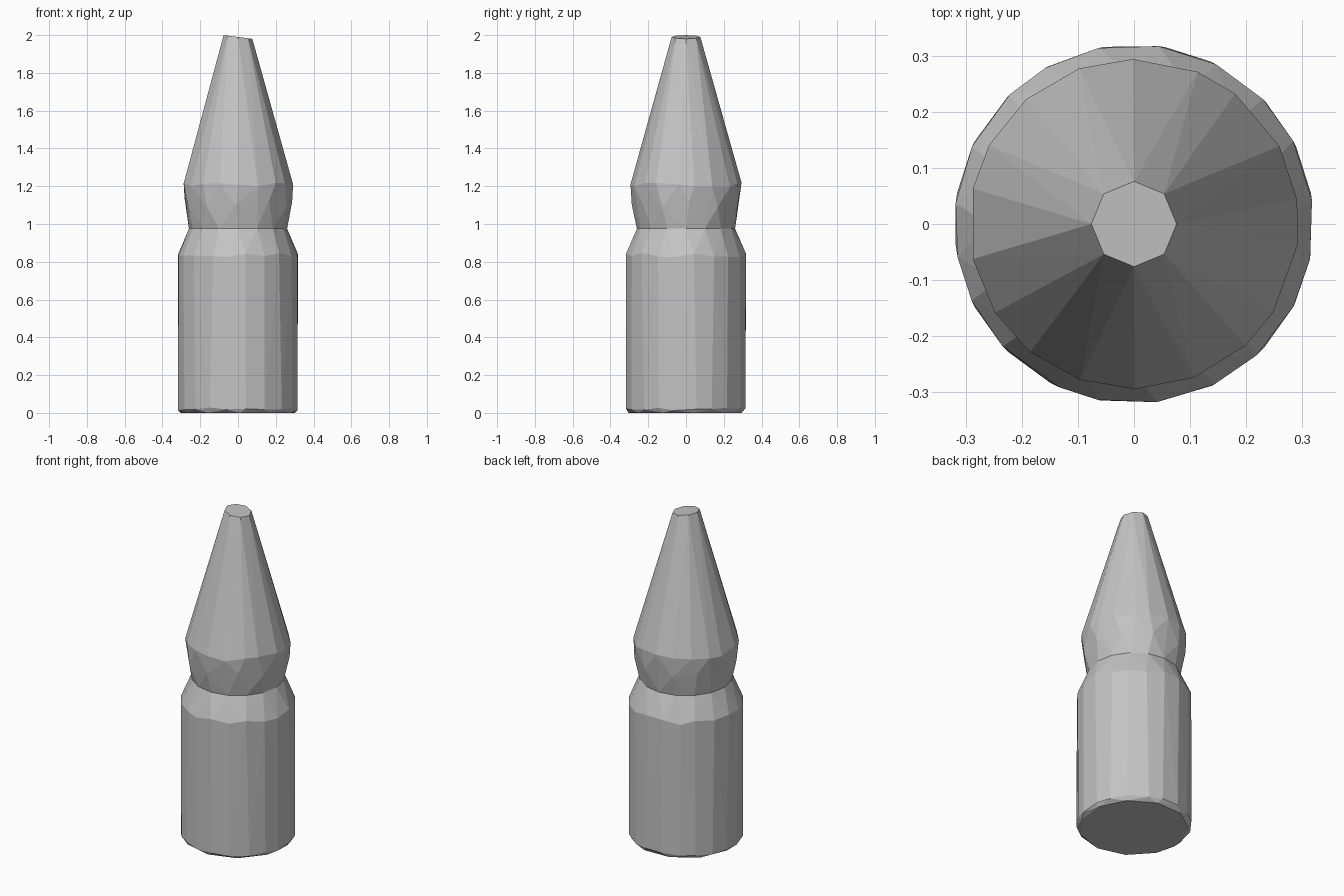
import bpy, bmesh, math, random

random.seed(4)
cube = bpy.data.objects.get("Cube")
if cube:
    bpy.data.objects.remove(cube, do_unlink=True)

grey = bpy.data.materials.new("plain grey")
grey.use_nodes = True
tone = (0.55, 0.55, 0.55, 1)
grey.diffuse_color = tone
grey.node_tree.nodes["Principled BSDF"].inputs["Base Color"].default_value = tone
grey.node_tree.nodes["Principled BSDF"].inputs["Roughness"].default_value = 0.8

SEAM = 0.975


def ring(sides, radius, z, phase=0.0, wobble=0.0, tilt=0.0):
    """Points of a faceted ring; wobble lifts alternate corners, tilt leans it to +x."""
    points = []
    for i in range(sides):
        drift = random.uniform(-0.15, 0.15) if wobble else 0
        a = math.tau * (i + phase + drift) / sides
        x, y = radius * math.cos(a), radius * math.sin(a)
        points.append((x, y, z + random.uniform(-wobble, wobble) - tilt * x))
    return points


def faceted_part(name, rings):
    """Wrap the rings in flat facets and open the hidden face at the seam."""
    bm = bmesh.new()
    for points in rings:
        for p in points:
            bm.verts.new(p)
    bmesh.ops.convex_hull(bm, input=list(bm.verts))
    loose = [v for v in bm.verts if not v.link_faces]
    bmesh.ops.delete(bm, geom=loose, context='VERTS')
    hidden = [f for f in bm.faces if all(abs(v.co.z - SEAM) < 1e-4 for v in f.verts)]
    bmesh.ops.delete(bm, geom=hidden, context='FACES_ONLY')
    bmesh.ops.recalc_face_normals(bm, faces=bm.faces[:])
    mesh = bpy.data.meshes.new(name)
    bm.to_mesh(mesh)
    bm.free()
    mesh.materials.append(grey)
    bpy.context.collection.objects.link(bpy.data.objects.new(name, mesh))


neck = ring(16, 0.26, SEAM)

# Straight body with a narrow bottom chamfer and a sloping shoulder
faceted_part("body", [
    ring(11, 0.305, 0.0, 0.3),
    ring(20, 0.32, 0.02, 0.5, 0.008),
    ring(20, 0.32, 0.835, 0.5, 0.012),
    neck,
])

# Bulging collar that runs up into the long cone and its leaning flat tip
faceted_part("cone", [
    neck,
    ring(11, 0.287, 1.11, 0.2, 0.02),
    ring(18, 0.294, 1.205, 0.5, 0.014),
    ring(8, 0.076, 1.99, 0.0, 0.0, 0.13),
])
